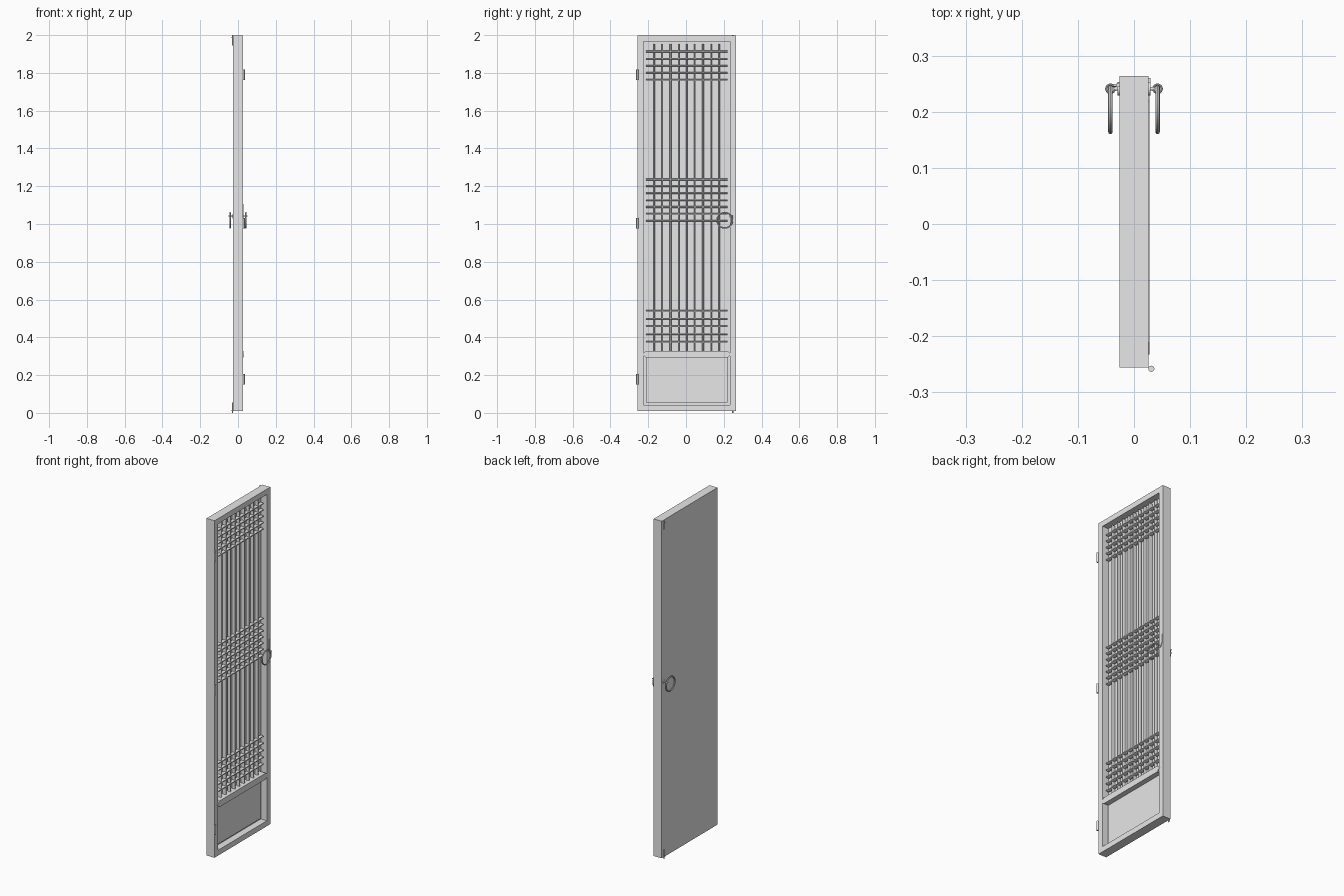
import bpy, bmesh, math
from mathutils import Matrix, Vector

if "Cube" in bpy.data.objects:
    bpy.data.objects.remove(bpy.data.objects["Cube"], do_unlink=True)

paint = bpy.data.materials.new("plain_grey")
paint.use_nodes = True
GREY = (0.8, 0.8, 0.8, 1)
paint.diffuse_color = GREY
paint.node_tree.nodes["Principled BSDF"].inputs["Base Color"].default_value = GREY

MID = 0.004                      # door centre in y
FACE = 0.026                     # half the door thickness
HALF, RIM = 0.26, 0.045          # half width, frame border
LOW, HIGH = 0.009, 1.997


def finish(name, bm, smooth=False):
    bmesh.ops.recalc_face_normals(bm, faces=bm.faces)
    mesh = bpy.data.meshes.new(name)
    bm.to_mesh(mesh)
    bm.free()
    mesh.materials.append(paint)
    obj = bpy.data.objects.new(name, mesh)
    bpy.context.collection.objects.link(obj)
    if smooth:
        bpy.ops.object.select_all(action="DESELECT")
        obj.select_set(True)
        bpy.context.view_layer.objects.active = obj
        bpy.ops.object.shade_smooth_by_angle(angle=math.radians(40))
    return obj


def add_box(bm, lo, hi):
    lo, hi = Vector(lo), Vector(hi)
    size = Matrix.Diagonal((*(hi - lo), 1))
    return bmesh.ops.create_cube(bm, size=1, matrix=Matrix.Translation((lo + hi) / 2) @ size)


def add_prism(bm, points, along):
    face = bm.faces.new([bm.verts.new(p) for p in points])
    ext = bmesh.ops.extrude_face_region(bm, geom=[face])["geom"]
    bmesh.ops.translate(bm, vec=along, verts=[v for v in ext if isinstance(v, bmesh.types.BMVert)])


def add_rod(bm, start, end, radius, sides=12):
    start, end = Vector(start), Vector(end)
    turn = (end - start).to_track_quat("Z", "Y").to_matrix().to_4x4()
    bmesh.ops.create_cone(bm, cap_ends=True, segments=sides, radius1=radius, radius2=radius,
                          depth=(end - start).length,
                          matrix=Matrix.Translation((start + end) / 2) @ turn)


def add_ring(bm, centre, normal, radius, tube, sides=32):
    turn = Vector(normal).to_track_quat("Z", "Y").to_matrix()
    loops = []
    for i in range(sides):
        a = i * math.tau / sides
        loop = []
        for j in range(8):
            b = j * math.tau / 8
            r = radius + tube * math.cos(b)
            p = Vector((r * math.cos(a), r * math.sin(a), tube * math.sin(b)))
            loop.append(bm.verts.new(Vector(centre) + turn @ p))
        loops.append(loop)
    for i in range(sides):
        p, q = loops[i], loops[(i + 1) % sides]
        for j in range(8):
            k = (j + 1) % 8
            bm.faces.new((p[j], q[j], q[k], p[k]))


# Frame with one deep recess on the +x side
bm = bmesh.new()
add_box(bm, (-FACE, MID - HALF, LOW), (FACE, MID + HALF, HIGH))
bm.normal_update()
side = [f for f in bm.faces if f.normal.x > 0.9]
bmesh.ops.inset_region(bm, faces=side, thickness=RIM)
ext = bmesh.ops.extrude_face_region(bm, geom=side)["geom"]
bmesh.ops.translate(bm, vec=(-0.04, 0, 0), verts=[v for v in ext if isinstance(v, bmesh.types.BMVert)])
bmesh.ops.delete(bm, geom=side, context="FACES")
finish("door_frame", bm)

left, right = MID - HALF + RIM, MID + HALF - RIM
BACK = FACE - 0.04

# Lower panel
bm = bmesh.new()
add_box(bm, (BACK, left, LOW + RIM), (-0.002, right, 0.31))
finish("lower_panel", bm)

# Cross rail with pointed ends
bm = bmesh.new()
z0, z1, tip = 0.292, 0.328, 0.022
zm = (z0 + z1) / 2
outline = [(left - tip, zm), (left, z0), (right, z0), (right + tip, zm), (right, z1), (left, z1)]
add_prism(bm, [(BACK, y, z) for y, z in outline], (FACE + 0.002 - BACK, 0, 0))
finish("cross_rail", bm)

# Lattice: upright and level bars with a narrowed front edge
w, x0, x1, x2 = 0.0045, -0.009, 0.006, 0.010
section = [(x0, -w), (x1, -w), (x2, -w / 2), (x2, w / 2), (x1, w), (x0, w)]
bm = bmesh.new()
for i in range(1, 10):
    y = left + (right - left) * i / 10
    add_prism(bm, [(x, y + d, z1) for x, d in section], (0, 0, HIGH - RIM - z1))
finish("upright_bars", bm)

bm = bmesh.new()
for top, step, count in ((1.913, 0.0375, 5), (1.236, 0.0365, 7), (0.54, 0.041, 5)):
    for i in range(count):
        z = top - step * i
        add_prism(bm, [(x + 0.003, left, z + d) for x, d in section], (0, right - left, 0))
finish("level_bars", bm)

# Hinge barrels
bm = bmesh.new()
for z in (1.79, 1.003, 0.178):
    add_rod(bm, (0.031, -0.258, z - 0.028), (0.031, -0.258, z + 0.028), 0.0055)
finish("hinges", bm, True)

# Ring pulls on both faces
for label, s in (("lattice_side", 1), ("plain_side", -1)):
    bm = bmesh.new()
    add_ring(bm, (s * 0.042, 0.205, 1.02), (1, 0, 0), 0.041, 0.004)
    finish("ring_pull_" + label, bm, True)
    bm = bmesh.new()
    add_rod(bm, (s * FACE, 0.241, 1.042), (s * 0.029, 0.241, 1.042), 0.012, 16)
    add_rod(bm, (s * FACE, 0.241, 1.042), (s * 0.036, 0.241, 1.042), 0.003)
    add_ring(bm, (s * 0.042, 0.241, 1.042), (0, 0, 1), 0.0075, 0.002, 16)
    finish("ring_mount_" + label, bm, True)

# Latch tab above the pull
bm = bmesh.new()
add_box(bm, (FACE, 0.251, 1.05), (0.029, 0.26, 1.105))
finish("latch_tab", bm)

# Pivot bolts at the top and bottom of the plain side
bm = bmesh.new()
for end, d in ((2.0, -1), (0.0, 1)):
    add_rod(bm, (-0.029, 0.247, end), (-0.029, 0.247, end + d * 0.055), 0.0035)
    add_rod(bm, (-0.026, 0.247, end + d * 0.014), (-0.037, 0.247, end + d * 0.014), 0.0025)
finish("edge_bolts", bm, True)
